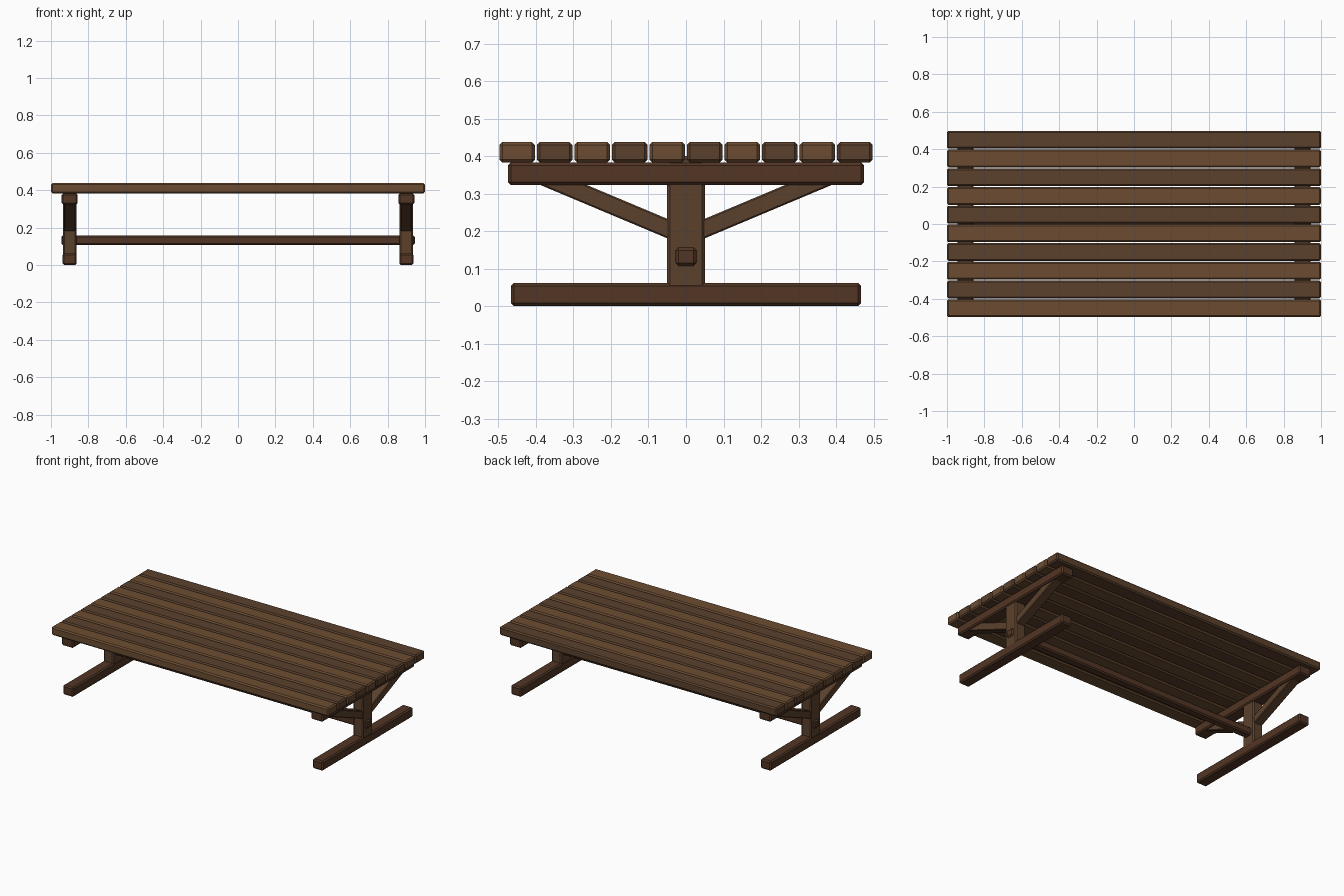
import bpy, bmesh, math
from mathutils import Matrix

if "Cube" in bpy.data.objects:
    bpy.data.objects.remove(bpy.data.objects["Cube"])


def material(name, rgb):
    m = bpy.data.materials.new(name)
    m.diffuse_color = (*rgb, 1)
    m.use_nodes = True
    m.node_tree.nodes["Principled BSDF"].inputs["Base Color"].default_value = m.diffuse_color
    return m


LIGHT = material("light_wood", (0.150, 0.073, 0.032))
MID = material("mid_wood", (0.105, 0.053, 0.026))
DARK = material("dark_wood", (0.085, 0.036, 0.018))


def beam(name, size, loc, mat, tilt=0.0, bevel=0.008):
    """Chamfered timber, optionally tilted about x."""
    bm = bmesh.new()
    bmesh.ops.create_cube(bm, size=1, matrix=Matrix.Diagonal((*size, 1)))
    if bevel:
        bmesh.ops.bevel(bm, geom=bm.edges[:], offset=bevel, segments=1,
                        affect='EDGES')
    mesh = bpy.data.meshes.new(name)
    bm.to_mesh(mesh)
    bm.free()
    mesh.materials.append(mat)
    ob = bpy.data.objects.new(name, mesh)
    ob.location = loc
    ob.rotation_euler.x = tilt
    bpy.context.collection.objects.link(ob)
    return ob


# Table top: ten planks in alternating tones
for i in range(10):
    beam(f"plank_{i + 1}", (2.0, 0.095, 0.055), (0, -0.45 + 0.1 * i, 0.41),
         MID if i % 2 else LIGHT)

# Two trestle ends
for side, sx in (("left", -1), ("right", 1)):
    x = 0.9 * sx
    beam(f"{side}_foot", (0.075, 0.934, 0.062), (x, 0, 0.034), DARK).location.z = 0.031
    beam(f"{side}_post", (0.072, 0.10, 0.36), (x, 0, 0.22), MID)
    beam(f"{side}_top_beam", (0.085, 0.95, 0.06), (x, 0, 0.353), DARK)
    # Diagonal braces, ends buried in post and beam
    slope = math.atan(0.42)
    for end, sy in (("front", -1), ("back", 1)):
        beam(f"{side}_{end}_brace", (0.06, 0.40, 0.048),
             (x, sy * 0.205, 0.272), MID, tilt=sy * slope, bevel=0.004)

# Long stretcher with ends showing through the posts
beam("stretcher", (1.89, 0.055, 0.05), (0, 0, 0.132), DARK)
